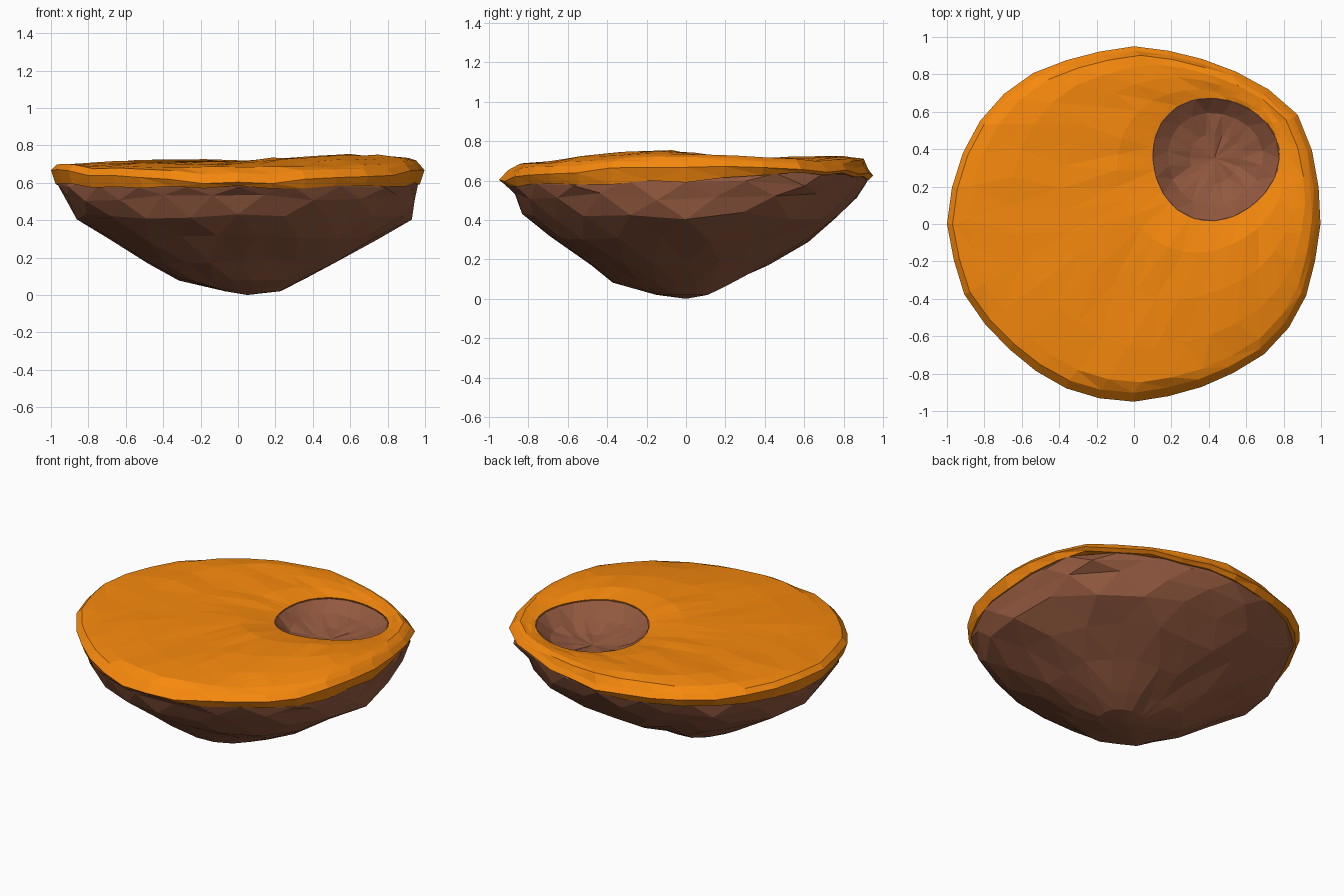
import bpy, bmesh, math, random
from math import sin, cos, pi, exp, atan2

if "Cube" in bpy.data.objects:
    bpy.data.objects.remove(bpy.data.objects["Cube"])

random.seed(4)
PIT = (0.43, 0.35)


def jit(a):
    return random.uniform(-a, a)


def by_side(a, right, back, left, front):
    """Blend four side values smoothly round the island."""
    c, s = cos(a), sin(a)
    return (right if c > 0 else left) * c * c + (back if s > 0 else front) * s * s


def near(a, centre, width, power=2):
    d = atan2(sin(a - centre), cos(a - centre))
    return exp(-abs(d / width) ** power)


def lift(a):
    """The crust edge thins out at the back right."""
    return near(a, 0.8, 0.62, 4)


def corner(a):
    """Outline bulges at the back right and front right, flattens at the front left."""
    return (1 + 0.085 * near(a, 0.6, 0.3) + 0.025 * near(a, -0.6, 0.3)
            - 0.03 * near(a, -2.4, 0.3) + 0.015 * near(a, 2.4, 0.3))


def height(x, y):
    bump = exp(-((x - 0.55) ** 2 + (y + 0.05) ** 2) / 0.2)
    dip = exp(-((x - PIT[0]) ** 2 + (y - PIT[1]) ** 2) / 0.10)
    return 0.71 + 0.015 * y + 0.056 * bump - 0.11 * dip


def pit_point(a, k=1.0):
    k *= 1 + 0.03 * sin(3 * a + 1)
    return PIT[0] + 0.34 * k * cos(a), PIT[1] + 0.33 * k * sin(a)


def make_object(name, bm, colour):
    bmesh.ops.triangulate(bm, faces=[f for f in bm.faces if len(f.verts) > 3])
    bmesh.ops.recalc_face_normals(bm, faces=bm.faces)
    mesh = bpy.data.meshes.new(name)
    bm.to_mesh(mesh)
    bm.free()
    mat = bpy.data.materials.new(name + "_colour")
    mat.diffuse_color = colour
    mat.use_nodes = True
    mat.node_tree.nodes["Principled BSDF"].inputs["Base Color"].default_value = mat.diffuse_color
    mesh.materials.append(mat)
    ob = bpy.data.objects.new(name, mesh)
    bpy.context.collection.objects.link(ob)


# Rock: staggered rings from the bottom tip up to the rim, then into the pit
levels = [  # z, then reach to right, back, left, front
    (0.02, 0.20, 0.10, 0.10, 0.15),
    (0.08, 0.33, 0.22, 0.34, 0.37),
    (0.18, 0.53, 0.42, 0.50, 0.50),
    (0.30, 0.77, 0.64, 0.67, 0.68),
    (0.42, 0.90, 0.78, 0.84, 0.81),
    (0.52, 0.95, 0.87, 0.93, 0.88),
    (0.59, 0.965, 0.91, 0.96, 0.91),
]
N = 20
bm = bmesh.new()
rings = []
for k in range(len(levels) + 4):
    ring = []
    for i in range(N):
        a = 2 * pi * (i + 0.5 * (k % 2)) / N
        if k < len(levels):
            z, *reach = levels[k]
            small = min(1, k / 3)
            rough = 0.035 if k < 5 else 0.012
            grow = 1 + (corner(a) - 1) * max(0, k - 2) / 4
            r = by_side(a, *reach) * grow * (1 + jit(rough))
            p = (r * cos(a) + 0.03 * (1 - small), r * sin(a), z + jit(0.02) * small)
        elif k == len(levels):
            r = by_side(a, 0.95, 0.91, 0.95, 0.90) * corner(a)
            p = (r * cos(a), r * sin(a), by_side(a, 0.62, 0.61, 0.62, 0.595) + 0.02 * lift(a))
        else:
            scale, z = [(0.995, 0), (0.75, 0.62), (0.4, 0.585)][k - len(levels) - 1]
            x, y = pit_point(a, scale)
            p = (x, y, z + jit(0.012) if z else height(x, y) - 0.006)
        ring.append(bm.verts.new(p))
    rings.append(ring)
for k, (lo, hi) in enumerate(zip(rings, rings[1:])):
    for i in range(N):
        j = (i + 1) % N
        if k % 2 == 0:
            bm.faces.new((lo[i], lo[j], hi[i]))
            bm.faces.new((hi[i], lo[j], hi[j]))
        else:
            bm.faces.new((lo[i], hi[j], hi[i]))
            bm.faces.new((lo[i], lo[j], hi[j]))
tip = bm.verts.new((0.05, 0, 0))
floor = bm.verts.new((*PIT, 0.575))
for i in range(N):
    j = (i + 1) % N
    bm.faces.new((tip, rings[0][j], rings[0][i]))
    bm.faces.new((floor, rings[-1][i], rings[-1][j]))
make_object("rock_base", bm, (0.29, 0.10, 0.05, 1))

# Crust: closed ring of orange ground with a ragged edge and a hole for the pit
M = 32
bm = bmesh.new()
columns = []
for i in range(M):
    a = 2 * pi * i / M
    up = lift(a)
    wobble = random.uniform(0.985, 1.0) if i % 8 else 1.0
    rx = by_side(a, 0.995, 0.95, 1.0, 0.95) * wobble * corner(a)
    ox, oy = rx * cos(a), rx * sin(a)
    ox = min(ox, 1.0)
    px, py = pit_point(a)
    col = []
    for t in (0.0, 0.18, 0.45, 0.72, 0.92):
        x, y = px + (0.97 * ox - px) * t, py + (0.97 * oy - py) * t
        drop = 0.015 if t > 0.9 else 0.0
        rough = 0.005 if t else 0
        col.append((x, y, height(x, y) - drop + jit(rough)))
    rim = by_side(a, 0.665, 0.635, 0.665, 0.60) + jit(0.01)
    step = by_side(a, 0.03, 0.03, 0.03, 0.05)
    inset = by_side(a, 0.975, 0.975, 0.97, 0.95)
    col.append((inset * ox, inset * oy, rim + step))
    col.append((ox, oy, rim))
    low = min(by_side(a, 0.59, 0.585, 0.59, 0.575) + 0.055 * up + jit(0.012), rim - 0.015)
    col.append((0.975 * ox, 0.975 * oy, low))
    col.append((0.88 * ox, 0.88 * oy, low + 0.01))
    col.append((*pit_point(a, 1.08), 0.63))
    columns.append([bm.verts.new(p) for p in col])
for i in range(M):
    c, d = columns[i], columns[(i + 1) % M]
    for k in range(len(c)):
        n = (k + 1) % len(c)
        bm.faces.new((c[k], c[n], d[n], d[k]))
make_object("orange_crust", bm, (0.93, 0.25, 0.004, 1))
